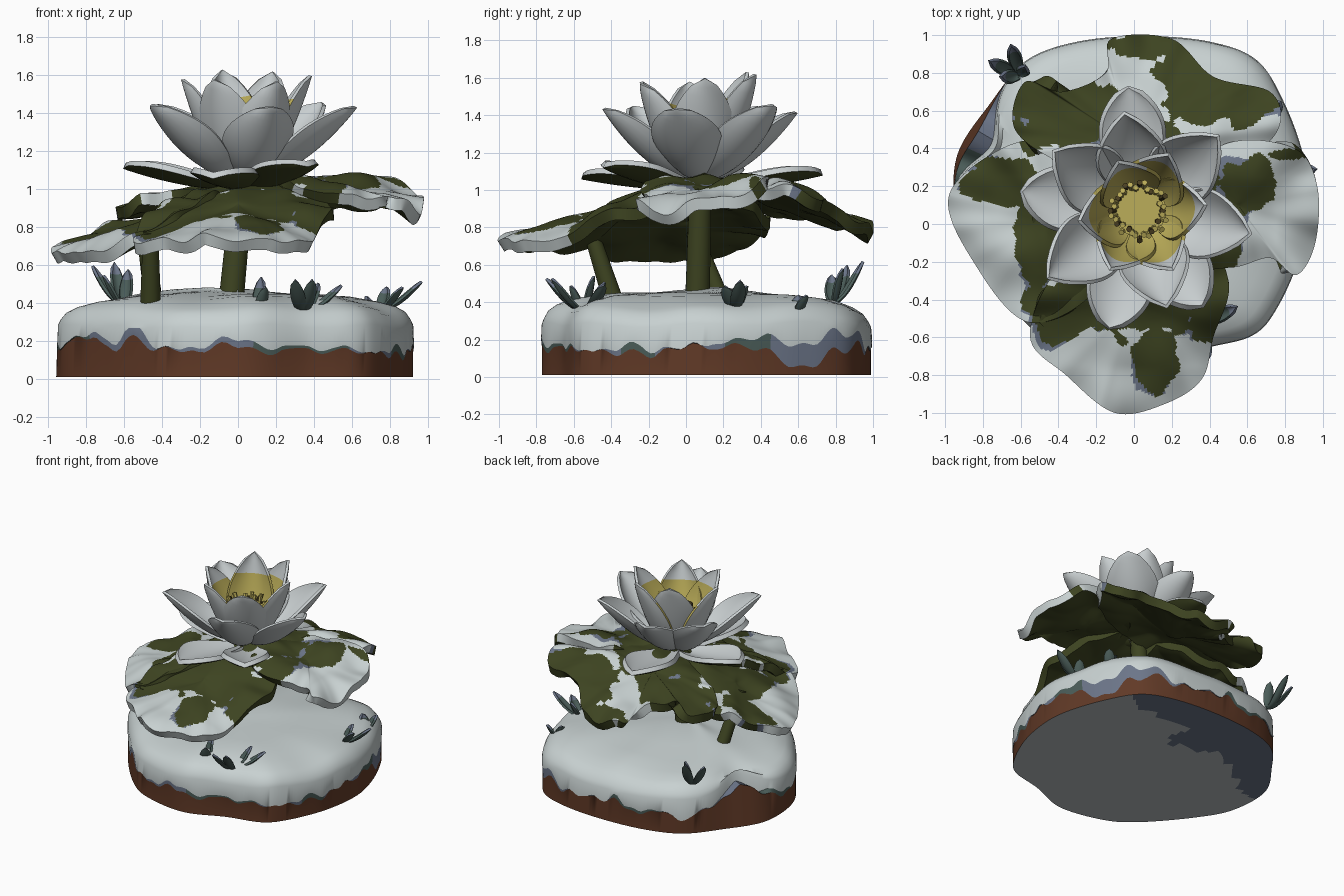
import bpy, bmesh, math, random
from mathutils import Vector, noise

random.seed(4)
cube = bpy.data.objects.get("Cube")
if cube:
    bpy.data.objects.remove(cube)


def material(name, *rgb):
    m = bpy.data.materials.new(name)
    m.use_nodes = True
    m.diffuse_color = (*rgb, 1)
    m.node_tree.nodes["Principled BSDF"].inputs["Base Color"].default_value = (*rgb, 1)
    return m


SNOW = material("snow white", .58, .64, .64)
PETAL = material("petal white", .58, .62, .63)
GREEN = material("leaf green", .047, .057, .015)
SOIL = material("soil brown", .12, .042, .02)
SLATE = material("slate blue", .15, .18, .25)
TEAL = material("grass teal", .07, .11, .10)
YELLOW = material("pollen yellow", .5, .42, .1)
GREY = material("underside grey", .46, .50, .52)
DARK = material("stamen dark", .07, .05, .015)


def rough(p, freq, seed=0):
    return noise.noise(Vector(p) * freq + Vector((seed, seed, seed)))


def bump(value, centre, width):
    return math.exp(-((value - centre) / width) ** 2)


def finish(name, bm, mats):
    bmesh.ops.recalc_face_normals(bm, faces=bm.faces)
    mesh = bpy.data.meshes.new(name)
    bm.to_mesh(mesh)
    bm.free()
    for m in mats:
        mesh.materials.append(m)
    obj = bpy.data.objects.new(name, mesh)
    bpy.context.collection.objects.link(obj)
    return obj


def sheet(name, point, nu, nv, thick, mats, rule):
    """Grid surface; with a thickness it gets an underside and a rim."""
    bm = bmesh.new()
    grid = [[bm.verts.new(point(i / nu, j / nv)) for j in range(nv + 1)] for i in range(nu + 1)]
    for i in range(nu):
        for j in range(nv):
            f = bm.faces.new((grid[i][j], grid[i + 1][j], grid[i + 1][j + 1], grid[i][j + 1]))
            f.material_index = rule(i / nu, f.calc_center_median())
    bmesh.ops.remove_doubles(bm, verts=bm.verts, dist=0.00002)
    if thick:
        bm.normal_update()
        faces = list(bm.faces)
        edges = [(e, e.link_faces[0].material_index) for e in bm.edges if e.is_boundary]
        low = {v: bm.verts.new(v.co - v.normal * thick) for v in list(bm.verts)}
        for f in faces:
            bm.faces.new([low[v] for v in reversed(f.verts)])
        for e, index in edges:
            a, b = e.verts
            bm.faces.new((a, b, low[b], low[a])).material_index = index
    return finish(name, bm, mats)


def loop_point(pts, v):
    """Point on a smooth closed curve through pts."""
    n = len(pts)
    s = (v % 1) * n
    k, t = int(s), s - int(s)
    a, b, c, d = (Vector(pts[(k + o) % n]) for o in (-1, 0, 1, 2))
    return b + 0.5 * t * (c - a + t * (2 * a - 5 * b + 4 * c - d + t * (3 * (b - c) + d - a)))


# Snowy ground slab
GROUND = [(.92, .1), (.9, .33), (.8, .62), (.65, .86), (.4, .96), (.05, .99), (-.3, .96), (-.57, .86),
          (-.76, .64), (-.94, .35), (-.93, 0), (-.78, -.27), (-.52, -.57), (-.3, -.71), (.05, -.77),
          (.36, -.66), (.62, -.59), (.75, -.45), (.87, -.18)]
GROUND = [(x, y, 0) for x, y in GROUND]
SNOW_RINGS = [(1, .28), (.985, .31), (.955, .35), (.9, .38), (.8, .41), (.65, .435), (.45, .45),
              (.2, .46), (0, .46)]
FLAT = 14
STEPS = FLAT + 2 + len(SNOW_RINGS)


def ground(u, v):
    k = round(u * STEPS)
    e = loop_point(GROUND, v)
    angle = math.atan2(e.y, e.x)
    bare = bump(angle, 2.65, .2)
    icy = bump(angle, .7, .4)
    cold = bump(angle, -2.5, .35)
    edge = .165 - .03 * e.x + .08 * rough(e, 8) + .06 * rough(e, 2.5, 3) - .04 * icy + .02 * cold
    frost = max(0, .16 * rough(e, 2.2, 8), .14 * icy - .02, .05 * cold + .06 * rough(e, 6, 2))
    if k <= FLAT:
        p = e * (k / FLAT)
        p.z = .012
        return p
    if k == FLAT + 1:
        scale, z = 1 - .04 * bare, edge + .12 * bare
    elif k == FLAT + 2:
        scale, z = 1.005 - .14 * bare, min(edge + frost, .27) + .1 * bare
    else:
        scale, z = SNOW_RINGS[k - FLAT - 3]
        scale *= 1 - .15 * bare
        z += .03 * rough(e * scale, 2.5, 5) + (.08 * bare if z < .33 else .01 * bare)
    return Vector((e.x * scale, e.y * scale, z))


def ground_colour(u, c):
    k = round(u * STEPS)
    if k < FLAT:
        return 3 if c.y + .3 * rough(c, 3) > .62 + .4 * c.x else 2
    if k == FLAT + 1:
        teal = rough((c.x, c.y, 0), 2.5, 6) + (bump(c.y, .35, .1) if c.x > 0 else 0)
        return 4 if teal > .15 else 3
    return 1 if k == FLAT else 0


sheet("snowy_ground", ground, STEPS, 240, 0, [SNOW, SOIL, GREY, SLATE, TEAL], ground_colour)

# Lily pads: bare green patches (x, y, radius x, radius y) show through the snow
BARE = [(-.7, .22, .2, .13), (-.5, -.08, .13, .27), (-.38, -.46, .2, .17), (.12, -.7, .12, .2),
        (.38, -.42, .13, .2), (.45, -.15, .1, .2), (.6, .2, .14, .16), (.82, .37, .1, .03),
        (-.38, .6, .32, .22), (.06, .95, .2, .08), (.32, .78, .18, .24), (.58, .66, .2, .14),
        (0, .1, .45, .45), (0, -.4, .48, .2)]


def pad_colour(u, c):
    spot = (c.x, c.y, 0)
    d = min(math.hypot((c.x - x) / a, (c.y - y) / b) for x, y, a, b in BARE)
    d += .4 * rough(spot, 8) + .15 * rough(spot, 20)
    if d < 1:
        return 0
    return 2 if d < 1 + .7 * (rough(spot, 3, 7) - .15) else 1


def lily_pad(name, hub, rim, seed):
    hub = Vector(hub)

    def point(u, v):
        edge = loop_point(rim, v)
        p = hub.lerp(edge, u)
        p.z = hub.z + (edge.z - hub.z) * u ** .7 + .02 * math.sin(math.pi * u)
        p.z += .07 * u ** 3 * rough((edge.x, edge.y, 0), 6, seed)
        p.z += .05 * rough((p.x, p.y, 0), 4, seed)
        return p
    sheet(name, point, 44, 150, .065, [GREEN, SNOW, SLATE], pad_colour)


lily_pad("front_lily_pad", (0, -.42, .93),
         [(-.55, -.6, .73), (-.36, -.8, .73), (-.1, -1, .73), (.17, -.95, .73), (.36, -.82, .74),
          (.42, -.6, .8), (.5, -.3, .92), (.3, .05, 1.03), (-.1, .1, 1.03), (-.42, -.25, .9)], 1)
lily_pad("right_lily_pad", (-.45, .02, .86),
         [(-.4, .45, .85), (-.7, .4, .77), (-.98, .15, .69), (-.85, -.2, .68), (-.56, -.52, .74),
          (-.2, -.35, .92), (0, .1, 1), (-.15, .35, .95)], 2)
lily_pad("back_lily_pad", (0, .42, 1),
         [(.6, .35, 1.05), (.77, .52, 1.06), (.72, .7, 1), (.42, .78, .92), (.2, .98, .83),
          (-.12, .98, .81), (-.15, .8, .88), (-.38, .7, .93), (-.58, .75, .92), (-.63, .5, .93),
          (-.35, .3, .98), (.1, .1, 1.04)], 3)
lily_pad("left_lily_pad", (.55, .1, 1.02),
         [(.96, -.1, .93), (.97, .2, .98), (.85, .4, 1.03), (.5, .43, 1.07), (.2, .2, 1.06),
          (.25, -.2, 1.04), (.52, -.23, .98), (.72, -.18, .95), (.86, -.27, .92)], 4)


# Petals, sepals and blades share one cupped leaf shape
def petal(name, base, tip, width, cup, thick, mats, rule, res=14):
    base, tip = Vector(base), Vector(tip)
    reach = Vector((tip.x - base.x, tip.y - base.y, 0))
    out = reach.normalized()
    side = Vector((-out.y, out.x, 0))
    rise = tip.z - base.z

    def spine(t):
        return base + reach * t ** .72 + Vector((0, 0, rise * t ** 1.3))

    def point(u, v):
        s = 2 * v - 1
        w = width * (.3 * (1 - u) + max(0, math.sin(math.pi * u ** 1.15)) ** .7)
        along = (spine(u + .02) - spine(max(0, u - .02))).normalized()
        return spine(u) + side * w * s + along.cross(side) * cup * w * s * s
    sheet(name, point, res, 10 if res > 8 else 4, thick, mats, rule)


CENTRE = Vector((.03, .07, 1.07))


def whorl(name, drop, tips, width, cup, thick, mats, rule):
    for n, tip in enumerate(tips):
        aim = Vector((tip[0] - CENTRE.x, tip[1] - CENTRE.y, 0))
        start = CENTRE + aim.normalized() * .04 - Vector((0, 0, drop))
        petal(f"{name}_{n + 1}", start, tip, width, cup, thick, mats, rule)


whorl("sepal", .04, [(-.59, .17, 1.14), (-.13, -.55, 1.09), (.36, -.43, 1.15), (-.03, .72, 1.11)],
      .14, .35, .035, [GREEN, PETAL], lambda u, c: 1)
whorl("outer_petal", 0, [(-.45, -.28, 1.45), (.17, -.43, 1.44), (.61, -.05, 1.44),
                         (.44, .46, 1.46), (-.05, .58, 1.42), (-.42, .38, 1.45)],
      .155, .55, .02, [PETAL], lambda u, c: 0)
whorl("inner_petal", 0, [(-.28, .02, 1.58), (-.08, .32, 1.63), (.18, .36, 1.62), (.37, .1, 1.6),
                         (.2, -.23, 1.57), (-.12, -.23, 1.58)],
      .14, .5, .02, [PETAL, YELLOW], lambda u, c: 1 if u < .74 else 0)


# Stems, seed pod and stamens
def rod(name, a, b, r1, r2, mat, sides=12):
    a, b = Vector(a), Vector(b)
    bm = bmesh.new()
    bmesh.ops.create_cone(bm, cap_ends=True, segments=sides, radius1=r1, radius2=r2,
                          depth=(b - a).length)
    turn = (b - a).to_track_quat("Z", "Y").to_matrix().to_4x4()
    bm.transform(turn)
    bmesh.ops.translate(bm, verts=bm.verts, vec=(a + b) / 2)
    return finish(name, bm, [mat])


rod("flower_stem", (-.04, .06, .37), (.03, .08, 1.1), .068, .06, GREEN)
rod("front_pad_stem", (-.46, -.38, .38), (-.46, -.51, .78), .055, .04, GREEN)
rod("right_pad_stem", (-.44, .2, .38), (-.5, .02, .82), .05, .04, GREEN)
rod("seed_pod", CENTRE, CENTRE + Vector((0, 0, .25)), .06, .14, YELLOW, 24)
for n in range(36):
    a = math.tau * n / 36
    ray = Vector((math.cos(a), math.sin(a), 0))
    foot = CENTRE + ray * .1 + Vector((0, 0, .18))
    head = CENTRE + ray * random.uniform(.11, .16) + Vector((0, 0, random.uniform(.26, .31)))
    rod(f"stamen_{n + 1}", foot, head, .012, .016, DARK if n % 3 == 0 else YELLOW, 6)

# Grass tufts: foot, then the lean of each blade
TUFTS = {"back": ((-.6, .78, .4), [(-.16, .08, .2), (-.05, .16, .22), (.02, .05, .18), (-.1, 0, .15)]),
         "front": ((.34, -.54, .36), [(.05, -.17, .17), (.2, .1, .14), (.08, .1, .15), (-.04, -.2, .17)]),
         "left": ((.74, .26, .37), [(.22, .03, .15), (.12, -.05, .12), (.04, .06, .12)]),
         "centre": ((.1, -.55, .35), [(.02, .05, .19), (.04, -.06, .14)]),
         "far": ((.72, .58, .34), [(.05, .06, .1), (-.04, .02, .1)])}
for key, (foot, leans) in TUFTS.items():
    for n, lean in enumerate(leans):
        petal(f"{key}_grass_blade_{n + 1}", foot, Vector(foot) + Vector(lean), .026, .5, .016,
              [TEAL, SLATE], lambda u, c: 1 if u > .7 else 0, 8)

# Soft shading with crisp edges
bpy.ops.object.select_all(action="DESELECT")
for obj in bpy.context.collection.objects:
    if obj.type == "MESH":
        obj.select_set(True)
        bpy.context.view_layer.objects.active = obj
bpy.ops.object.shade_smooth_by_angle(angle=math.radians(40))
